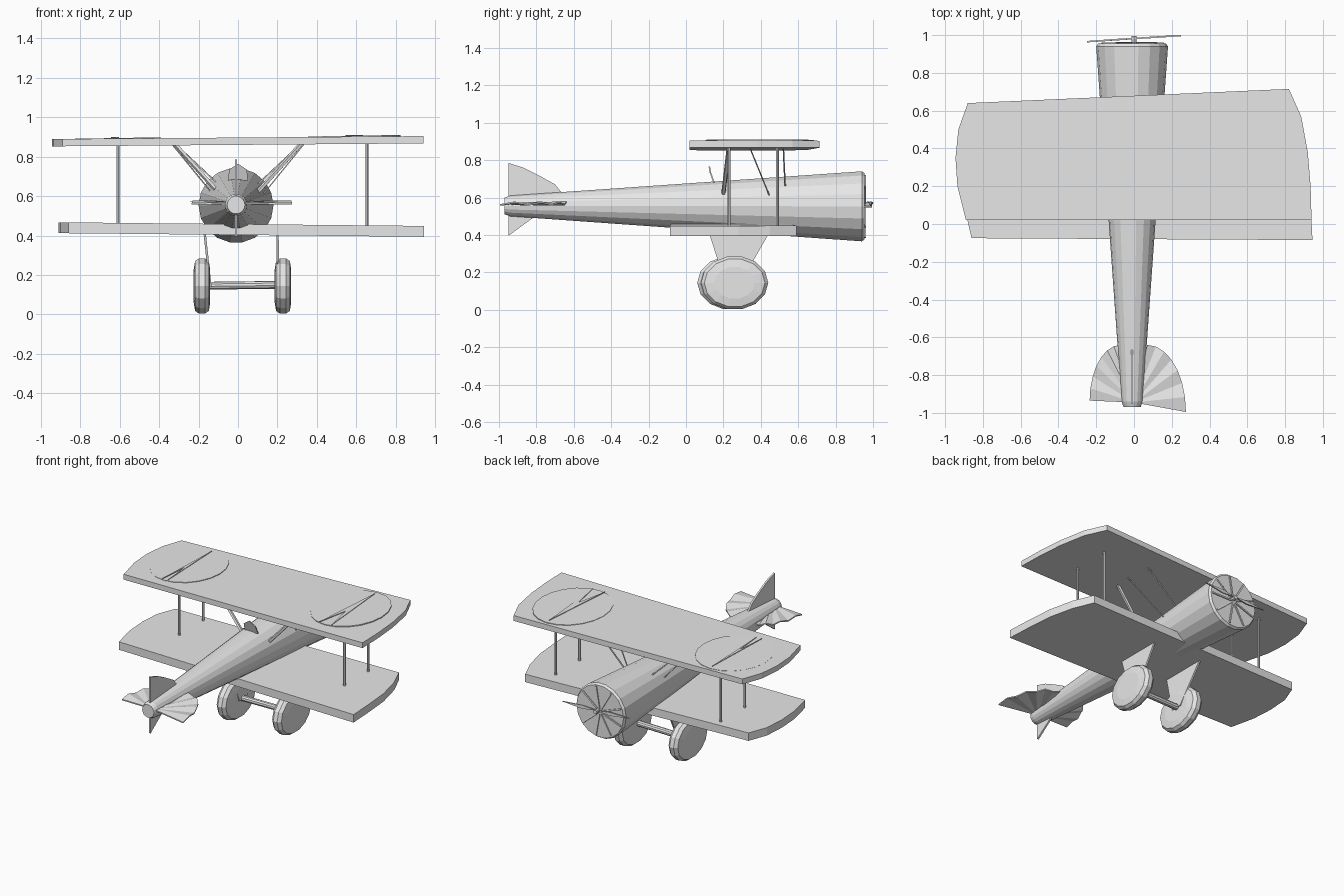
import bpy, math
from mathutils import Vector

cube = bpy.data.objects.get("Cube")
if cube:
    bpy.data.objects.remove(cube)

grey = bpy.data.materials.new("plain grey")
grey.use_nodes = True
grey.diffuse_color = (0.8, 0.8, 0.8, 1)
for node in grey.node_tree.nodes:
    if node.type == 'BSDF_PRINCIPLED':
        node.inputs["Base Color"].default_value = (0.8, 0.8, 0.8, 1)


def make(name, verts, faces):
    mesh = bpy.data.meshes.new(name)
    mesh.from_pydata([tuple(v) for v in verts], [], faces)
    mesh.materials.append(grey)
    obj = bpy.data.objects.new(name, mesh)
    bpy.context.collection.objects.link(obj)
    # Consistent outward faces
    import bmesh
    bm = bmesh.new()
    bm.from_mesh(mesh)
    bmesh.ops.recalc_face_normals(bm, faces=bm.faces)
    bm.to_mesh(mesh)
    bm.free()
    return obj


def loft(name, rings, fan=False):
    """Skin equal rings of points; ends closed flat or as a fan."""
    n = len(rings[0])
    verts = [Vector(p) for ring in rings for p in ring]
    faces = []
    for k in range(len(rings) - 1):
        for i in range(n):
            j = (i + 1) % n
            faces.append((k*n + i, k*n + j, k*n + n + j, k*n + n + i))
    for start in (0, len(rings)*n - n):
        if fan:
            verts.append(sum(verts[start:start + n], Vector()) / n)
            c = len(verts) - 1
            faces += [(start + i, start + (i + 1) % n, c) for i in range(n)]
        else:
            faces.append(tuple(range(start, start + n)))
    return make(name, verts, faces)


def rod(name, a, b, r, sides=6):
    a, b = Vector(a), Vector(b)
    d = (b - a).normalized()
    u = d.orthogonal().normalized()
    w = d.cross(u)
    angles = [math.tau * i / sides for i in range(sides)]
    return loft(name, [[p + r*(math.cos(t)*u + math.sin(t)*w) for t in angles]
                       for p in (a, b)])


def plate(name, points, offset):
    """Thicken a flat outline by an offset vector, half to each side."""
    off = Vector(offset) / 2
    return loft(name, [[Vector(p) - off for p in points],
                       [Vector(p) + off for p in points]])


def wing(name, outline, z0, slope, thick):
    def ring(dz):
        return [(x, y, z0 + slope*x + dz) for x, y in outline]
    return loft(name, [ring(0), ring(thick)])


# Wings: straight trailing edge, raked and rounded tips
wing("upper_wing", [(-.89, .02), (-.935, .2), (-.945, .35), (-.93, .5),
                    (-.88, .64), (.82, .715), (.885, .57), (.92, .38),
                    (.935, .2), (.94, .02)], .86, .008, .037)
wing("lower_wing", [(-.86, -.075), (-.9, .1), (-.91, .25), (-.9, .4),
                    (-.85, .53), (.82, .59), (.88, .45), (.92, .28),
                    (.935, .1), (.945, -.085)], .403, -.01, .055)

# Fuselage: tapered many-sided body
def circle(x, y, z, r, n):
    return [(x + r*math.cos(math.tau*i/n), y, z + r*math.sin(math.tau*i/n))
            for i in range(n)]

loft("fuselage", [circle(-.01, -.97, .555, .045, 18),
                  circle(-.01, -.94, .555, .056, 18),
                  circle(-.01, .94, .553, .19, 18),
                  circle(-.01, .955, .553, .18, 18)], fan=True)

# Engine spokes and propeller
for i in range(9):
    t = math.tau * i / 9
    rod("engine_spoke", (-.01, .957, .553),
        (-.01 + .17*math.cos(t), .957, .553 + .17*math.sin(t)), .007, 4)
rod("propeller_shaft", (0, .94, .56), (0, .995, .56), .014, 8)
for side, tip_y in ((-1, .965), (1, .998)):
    plate("propeller_blade", [(0, .982, .568), (side*.1, .982 + side*.006, .58),
                              (side*.25, tip_y, .572),
                              (side*.1, .982 + side*.006, .556)], (0, .008, 0))

# Fan-shaped tailplane with a gently pleated surface
def tailplane(side, reach, back_y):
    rim, steps = [], 7
    for i in range(steps + 1):
        t = math.radians(90) * i / steps
        x = side * (.07 + (reach - .07)*math.cos(t))
        y = back_y + (-.64 - back_y)*math.sin(t)
        rim.append((x, y, .565 + (.01 if i % 2 else -.004)))
    root = (0, -.945, .565)
    n = len(rim)
    verts = [Vector(p) + Vector((0, 0, dz)) for dz in (-.004, .004)
             for p in rim + [root]]
    m = n + 1
    faces = []
    for base in (0, m):
        faces += [(base + i, base + i + 1, base + n) for i in range(n - 1)]
    faces += [(i, (i + 1) % m, m + (i + 1) % m, m + i) for i in range(m)]
    make("tailplane", verts, faces)

tailplane(-1, .235, -.935)
tailplane(1, .275, -.995)

# Fins
plate("upper_fin", [(-.01, y, z) for y, z in
                    ((-.95, .58), (-.95, .785), (-.87, .76), (-.78, .715),
                     (-.7, .67), (-.66, .62))], (.012, 0, 0))
plate("lower_fin", [(-.01, y, z) for y, z in
                    ((-.95, .53), (-.95, .395), (-.82, .49))], (.012, 0, 0))

# Struts between the wings
for x in (-.61, .655):
    for y in (.23, .49):
        rod("wing_strut", (x, y, .43), (x, y, .88), .008)

# Slanted struts from fuselage to upper wing
for side in (-1, 1):
    rod("rear_centre_strut", (side*.1, .2, .62), (side*.33, .23, .875), .012, 5)
    rod("front_centre_strut", (side*.1, .53, .66), (side*.33, .52, .875), .005, 4)
    rod("brace_wire", (side*.12, .45, .6), (side*.34, .34, .87), .004, 4)

# Small windscreen ahead of the pilot's seat
plate("windscreen", [(-.05, .15, .68), (-.045, .13, .735), (0, .125, .765),
                     (.045, .13, .735), (.05, .15, .68)], (0, .008, 0))

# Wheels: squat bulged ovals
def wheel(name, x, y):
    rings = []
    for dx, s in ((-.042, .6), (-.035, .9), (-.015, 1), (.015, 1),
                  (.035, .9), (.042, .6)):
        rings.append([(x + dx, y + .18*s*math.cos(math.tau*i/14),
                       .144 + .144*s*math.sin(math.tau*i/14))
                      for i in range(14)])
    loft(name, rings, fan=True)

wheel("right_wheel", -.183, .24)
wheel("left_wheel", .228, .26)
rod("axle", (-.18, .25, .145), (.225, .25, .15), .02, 10)

# Landing gear legs: tapering plates
for top_x, low_x in ((-.17, -.14), (.2, .205)):
    plate("gear_leg", [(top_x, .12, .42), (top_x, .45, .42),
                       (low_x, .29, .14), (low_x, .21, .14)], (.012, 0, 0))

# Round markers on the upper wing, each with a raised rib
for cx, cy, rx, ry, z, half in ((-.625, .36, .235, .275, .89, .02),
                                (.59, .395, .235, .29, .902, .045)):
    plate("wing_marker", [(cx + rx*math.cos(math.tau*i/20),
                           cy + ry*math.sin(math.tau*i/20),
                           z + .004*math.cos(math.tau*i/20))
                          for i in range(20)], (0, 0, .009))
    plate("marker_rib", [(cx, cy + ry*.9, z + .006),
                         (cx - half, cy - ry*.98, z + .006),
                         (cx, cy - ry*.2, z + .006),
                         (cx + half, cy - ry*.98, z + .006)], (0, 0, .006))
